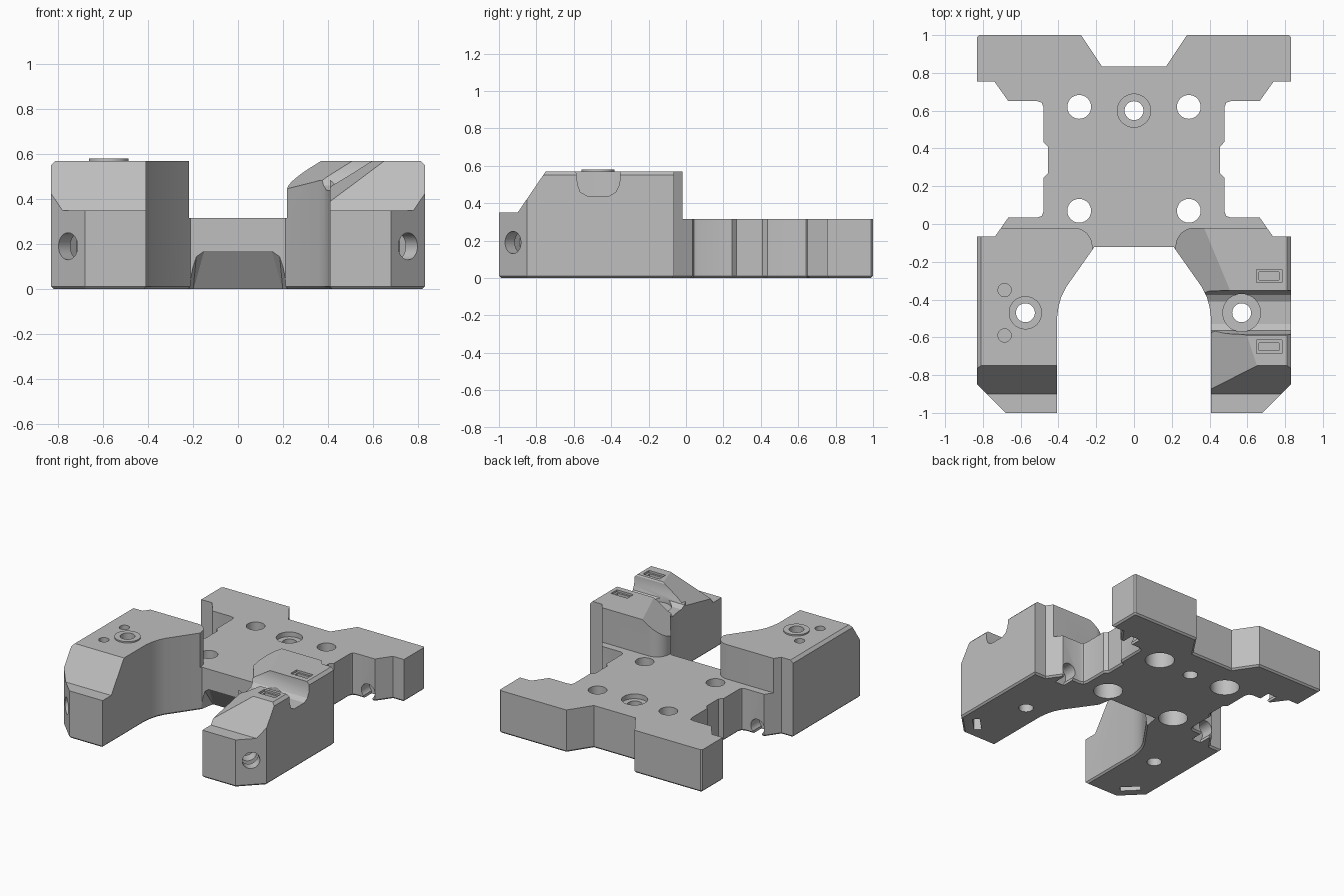
import bpy, bmesh, math
from mathutils import Vector, Matrix

cube = bpy.data.objects.get("Cube")
if cube:
    bpy.data.objects.remove(cube, do_unlink=True)

grey = bpy.data.materials.new("mid grey")
grey.use_nodes = True
colour = (0.52, 0.52, 0.52, 1)
grey.diffuse_color = colour
grey.node_tree.nodes["Principled BSDF"].inputs["Base Color"].default_value = colour


def make(name, bm):
    bmesh.ops.recalc_face_normals(bm, faces=bm.faces)
    mesh = bpy.data.meshes.new(name)
    bm.to_mesh(mesh)
    bm.free()
    mesh.materials.append(grey)
    obj = bpy.data.objects.new(name, mesh)
    bpy.context.collection.objects.link(obj)
    return obj


def prism(name, pts, lo, hi, axis="z", chamfer=0):
    """Extrude a profile along z (points are x, y) or x (points are y, z)."""
    bm = bmesh.new()
    place = (lambda a, b: (a, b, lo)) if axis == "z" else (lambda a, b: (lo, a, b))
    base = bm.faces.new([bm.verts.new(place(*p)) for p in pts])
    shift = Vector((0, 0, hi - lo)) if axis == "z" else Vector((hi - lo, 0, 0))
    new = bmesh.ops.extrude_face_region(bm, geom=[base], use_keep_orig=True)["geom"]
    bmesh.ops.translate(bm, verts=[g for g in new if isinstance(g, bmesh.types.BMVert)], vec=shift)
    bmesh.ops.recalc_face_normals(bm, faces=bm.faces)
    if chamfer:
        bottom = min(bm.faces, key=lambda f: f.calc_center_median().z)
        bmesh.ops.inset_region(bm, faces=[bottom], thickness=chamfer, use_even_offset=True)
        bmesh.ops.translate(bm, verts=bottom.verts, vec=(0, 0, -chamfer))
    return make(name, bm)


def hull(name, pts):
    bm = bmesh.new()
    for p in pts:
        bm.verts.new(p)
    bmesh.ops.convex_hull(bm, input=bm.verts)
    return make(name, bm)


def cylinder(centre, radius, depth, direction=(0, 0, 1), top=None):
    bm = bmesh.new()
    turn = Vector(direction).to_track_quat("Z", "Y").to_matrix().to_4x4()
    bmesh.ops.create_cone(bm, cap_ends=True, segments=40, radius1=radius,
                          radius2=top or radius, depth=depth,
                          matrix=Matrix.Translation(centre) @ turn)
    return make("round_cutter", bm)


def box(centre, size, angle=0):
    bm = bmesh.new()
    bmesh.ops.create_cube(bm, size=1, matrix=Matrix.Translation(centre)
                          @ Matrix.Rotation(angle, 4, "Z") @ Matrix.Diagonal((*size, 1)))
    return make("box_cutter", bm)


def combine(tool, operation="DIFFERENCE"):
    mod = body.modifiers.new("shape", "BOOLEAN")
    mod.operation, mod.object, mod.solver = operation, tool, "EXACT"
    bpy.context.view_layer.objects.active = body
    bpy.ops.object.modifier_apply(modifier=mod.name)
    bpy.data.objects.remove(tool, do_unlink=True)


def mirrored(half):
    return half + [(-x, y) for x, y in reversed(half)]


# Full footprint with the bottom edge chamfered
half = [(.17, .835), (.28, 1), (.82, 1), (.83, .99), (.83, .755), (.74, .755),
        (.665, .65), (.51, .65), (.488, .642), (.48, .62), (.48, .435), (.455, .41),
        (.455, .27), (.48, .245), (.48, .065), (.488, .043), (.51, .035), (.665, .035),
        (.735, -.065), (.83, -.065), (.83, -.85), (.68, -1), (.408, -1), (.408, -.5),
        (.4, -.44), (.385, -.385), (.36, -.335), (.21, -.122)]
body = prism("mount_body", mirrored(half), .012, .57, chamfer=.012)

# Lower the rear plate, leaving rounded back corners on the arms
arc = [(.32 - .1 * math.sin(math.radians(a)), -.12 + .1 * math.cos(math.radians(a)))
       for a in range(0, 91, 10)]
combine(prism("plate_cutter", mirrored([(.9, 1.1), (.9, -.02)] + arc + [(.21, -.2)]), .315, .8))

# Sloped noses of both arms
combine(prism("nose_cutter", [(-1.1, .35), (-.9, .35), (-.75, .57), (-.75, .8), (-1.1, .8)],
              -1, 1, "x"))

# Outer top edges
for s in (-1, 1):
    combine(hull("edge_cutter", [(s * x, y, z) for y in (-1.1, .1)
                                 for x, z in ((.835, .545), (.8, .58), (.9, .6))]))


# Inner slopes of the left arm
def slope(start, end):
    a, b = Vector((*start, .57)), Vector((*end, .57))
    along = (b - a).normalized()
    inward = Vector((along.y, -along.x, 0))
    up = Vector((0, 0, .3))
    pts = []
    for p in (a, b):
        low = p + inward * .4 - Vector((0, 0, .27))
        pts += [p, low, p + up, low + up * 2]
    combine(hull("slope_cutter", pts))


slope((.354, .02), (.55, -.45))
slope((.575, -.52), (.71, -.93))

# Rounded cross groove with a flared inner mouth
groove = [(-.61, .6), (-.585, .56), (-.58, .5), (-.565, .46), (-.53, .44), (-.41, .44),
          (-.375, .46), (-.355, .5), (-.35, .6)]
combine(prism("groove_cutter", groove, .3, .9, "x"))
combine(cylinder((.57, -.47, .53), .1, .2))

# Recessed rectangular pockets
for y in (-.275, -.65):
    combine(box((.715, y, .57), (.135, .07, .03)))
    combine(box((.715, y, .54), (.105, .042, .1)))

# Raised collar and locating holes on the right arm
combine(cylinder((-.575, -.47, .56), .088, .04), "UNION")
for y in (-.35, -.59):
    combine(cylinder((-.685, y, .56), .035, .07))

# Vertical screw holes
for x in (-.575, .57):
    combine(cylinder((x, -.47, .3), .05, 1))
for x in (-.29, .29):
    for y in (.07, .62):
        combine(cylinder((x, y, .2), .063, 1))
        combine(cylinder((x, y, 0), .1, .3))
combine(cylinder((0, .6, .2), .05, 1))
combine(cylinder((0, .6, .305), .088, .05))

# Angled screw holes and nut slots in the front corners
for s in (-1, 1):
    combine(cylinder((s * .755, -.925, .19), .06, .42, (s, -1, 0)))
    combine(box((s * .685, -.855, .12), (.14, .05, .3), s * math.pi / 4))

# Clip notches under the side recesses
for s in (-1, 1):
    for y in (.68, 0):
        combine(cylinder((s * .61, y, .06), .055, .13, (0, 1, 0)))
        combine(box((s * .61, y, .02), (.075, .13, .1)))

# Sloped arch under the front edge of the plate
arch = [(-.22, 0), (-.2, .1), (-.185, .145), (-.15, .17), (.15, .17), (.185, .145), (.2, .1), (.22, 0)]
combine(hull("arch_cutter", [(x, -.123, z) for x, z in arch] + [(-.2, 0, -.01), (.2, 0, -.01),
                                                              (-.22, -.123, -.01), (.22, -.123, -.01)]))

bpy.ops.object.select_all(action="DESELECT")
body.select_set(True)
bpy.context.view_layer.objects.active = body
bpy.ops.object.shade_smooth_by_angle(angle=math.radians(25))
